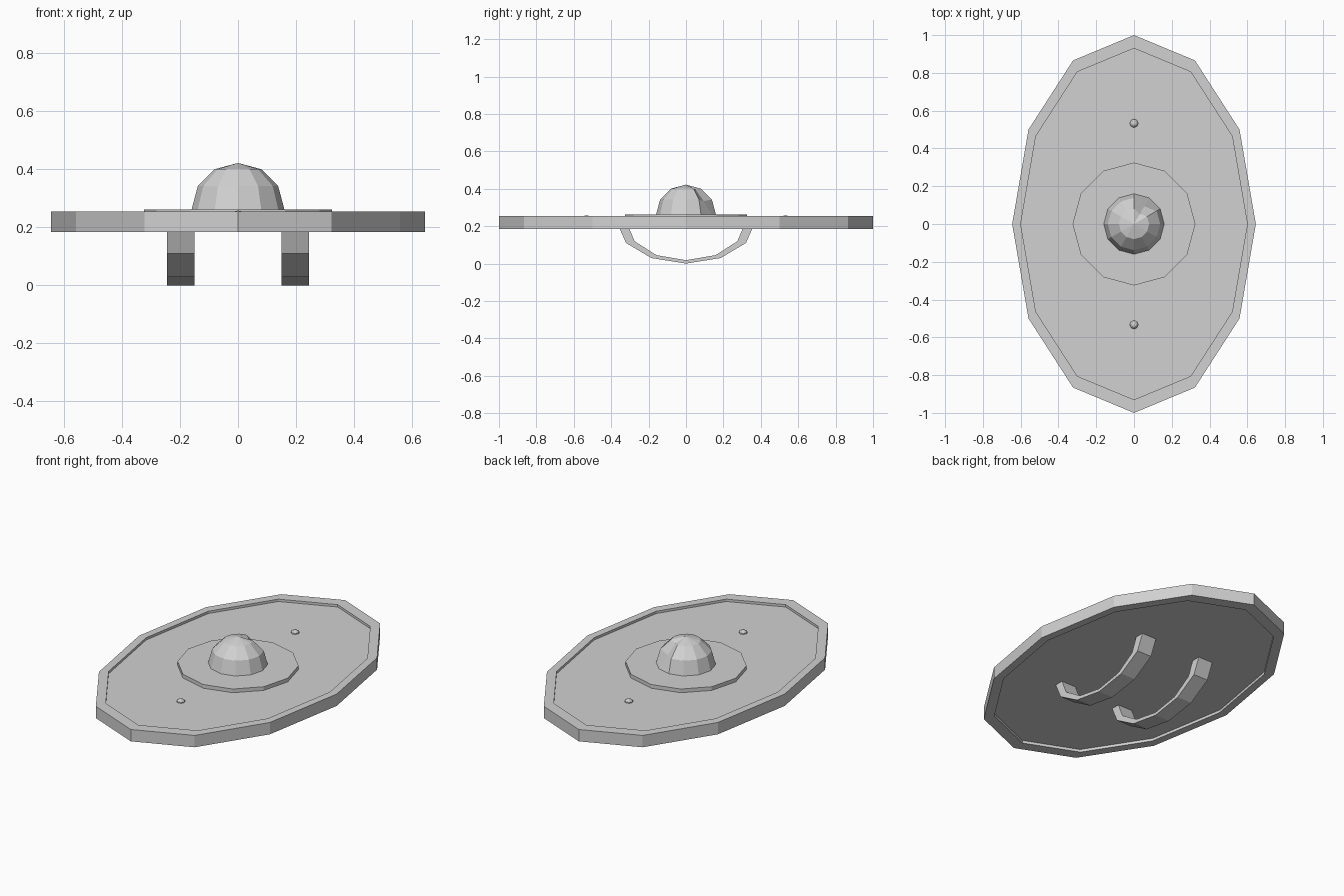
import bpy
import bmesh
from math import cos, sin, pi

cube = bpy.data.objects.get("Cube")
if cube:
    bpy.data.objects.remove(cube, do_unlink=True)

SIDES = 12
grey = bpy.data.materials.new("plain grey")
grey.use_nodes = True
grey.diffuse_color = (0.64, 0.64, 0.64, 1)
grey.node_tree.nodes["Principled BSDF"].inputs["Base Color"].default_value = grey.diffuse_color


def finish(name, bm):
    bmesh.ops.remove_doubles(bm, verts=bm.verts, dist=0.0001)
    bmesh.ops.recalc_face_normals(bm, faces=bm.faces)
    mesh = bpy.data.meshes.new(name)
    bm.to_mesh(mesh)
    bm.free()
    mesh.materials.append(grey)
    obj = bpy.data.objects.new(name, mesh)
    bpy.context.collection.objects.link(obj)
    return obj


def lathe(name, profile, closed=False, sides=SIDES, centre_y=0):
    """Stack of ovals; each profile entry is (x radius, y radius, z)."""
    bm = bmesh.new()
    rings = [[bm.verts.new((rx * cos(2 * pi * i / sides),
                            centre_y + ry * sin(2 * pi * i / sides), z))
              for i in range(sides)] for rx, ry, z in profile]
    pairs = list(zip(rings, rings[1:]))
    if closed:
        pairs.append((rings[-1], rings[0]))
    for a, b in pairs:
        for i in range(sides):
            j = (i + 1) % sides
            bm.faces.new((a[i], a[j], b[j], b[i]))
    if not closed:
        bm.faces.new(rings[0])
        bm.faces.new(rings[-1])
    return finish(name, bm)


# Oval shield: raised rim around a thinner panel
BOTTOM, TOP = 0.184, 0.254
PANEL_LOW, PANEL_TOP = 0.2, 0.24
lathe("rim", [(0.645, 1, BOTTOM), (0.645, 1, TOP),
              (0.6, 0.93, TOP), (0.6, 0.93, BOTTOM)], closed=True)
lathe("panel", [(0.602, 0.933, PANEL_LOW), (0.602, 0.933, PANEL_TOP)])

# Central plate
PLATE_TOP = 0.262
lathe("boss_plate", [(0.325, 0.325, PANEL_TOP - 0.01), (0.325, 0.325, PLATE_TOP)])

# Faceted half-sphere boss, with one column of corners dented inward
R = 0.16
bm = bmesh.new()
rings = []
for k in range(3):
    ring = []
    for i in range(SIDES):
        r = R * cos(k * pi / 6)
        z = PLATE_TOP + R * sin(k * pi / 6)
        if i == 2 and k > 0:
            r *= 0.78
            z -= 0.008
        ring.append(bm.verts.new((r * cos(i * pi / 6), r * sin(i * pi / 6), z)))
    rings.append(ring)
tip = bm.verts.new((0, 0, PLATE_TOP + R))
for i in range(SIDES):
    j = (i + 1) % SIDES
    for a, b in zip(rings, rings[1:]):
        bm.faces.new((a[i], a[j], b[j], b[i]))
    bm.faces.new((rings[-1][i], rings[-1][j], tip))
bm.faces.new(rings[0])
finish("boss_dome", bm)

# Small rivets in front of and behind the boss
for name, side in (("front_rivet", -1), ("back_rivet", 1)):
    lathe(name, [(0.024, 0.024, PANEL_TOP - 0.01), (0.022, 0.022, 0.246),
                 (0.013, 0.013, 0.255), (0.001, 0.001, 0.258)],
          sides=8, centre_y=side * 0.533)


# Curved straps underneath, each half of a flattened ring
def strap(name, x0, x1):
    bm = bmesh.new()
    sections = []
    for i in range(7):
        c, s = cos(i * pi / 6), sin(i * pi / 6)
        outer = (0.37 * c, 0.22 - 0.22 * s)
        inner = (0.317 * c, 0.22 - 0.202 * s)
        sections.append([bm.verts.new((x, y, z)) for x, (y, z) in
                         ((x0, outer), (x1, outer), (x1, inner), (x0, inner))])
    for a, b in zip(sections, sections[1:]):
        for i in range(4):
            j = (i + 1) % 4
            bm.faces.new((a[i], a[j], b[j], b[i]))
    bm.faces.new(sections[0])
    bm.faces.new(sections[-1])
    return finish(name, bm)


strap("left_strap", 0.15, 0.244)
strap("right_strap", -0.244, -0.15)
